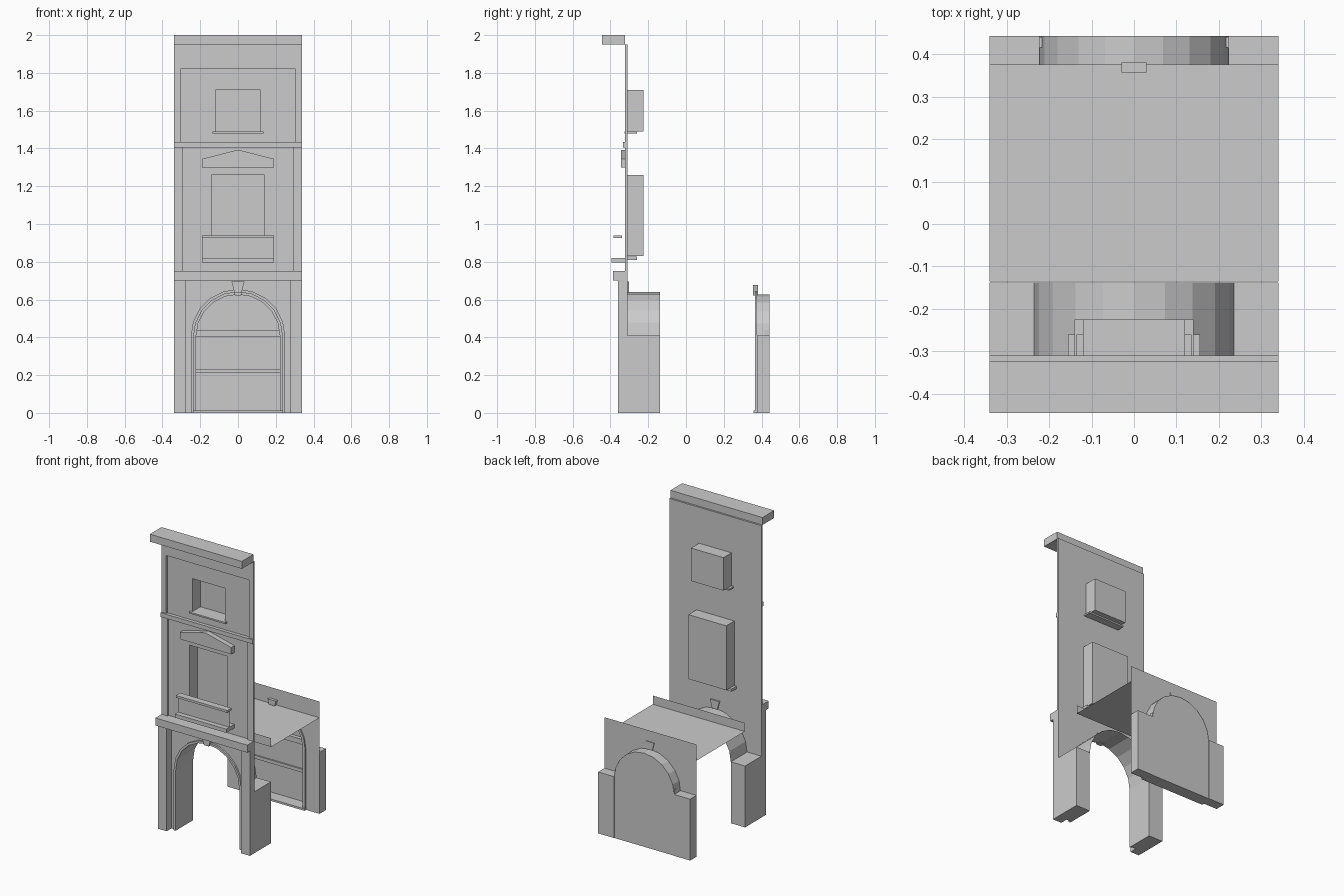
import bpy, math

if "Cube" in bpy.data.objects:
    bpy.data.objects.remove(bpy.data.objects["Cube"])

def mesh(name, verts, faces):
    me = bpy.data.meshes.new(name)
    me.from_pydata(verts, [], faces)
    ob = bpy.data.objects.new(name, me)
    bpy.context.collection.objects.link(ob)
    return ob

def box(name, x0, x1, y0, y1, z0, z1):
    v = [(x, y, z) for x in (x0, x1) for y in (y0, y1) for z in (z0, z1)]
    f = [(0, 1, 3, 2), (4, 6, 7, 5), (0, 4, 5, 1), (2, 3, 7, 6), (0, 2, 6, 4), (1, 5, 7, 3)]
    return mesh(name, v, f)

def pair(name, x0, x1, *yz):
    box(name + "_right", x0, x1, *yz)
    box(name + "_left", -x1, -x0, *yz)

def prism(name, pts, y0, y1):
    # extrude an x-z outline along y
    n = len(pts)
    v = [(x, y0, z) for x, z in pts] + [(x, y1, z) for x, z in pts]
    f = [tuple(range(n)), tuple(range(2 * n - 1, n - 1, -1))]
    f += [(i, n + i, n + (i + 1) % n, (i + 1) % n) for i in range(n)]
    return mesh(name, v, f)

def rects(name, y, boxes):
    # flat wall made of x-z rectangles (x0, x1, z0, z1)
    v, f = [], []
    for a, b, c, d in boxes:
        k = len(v)
        v += [(a, y, c), (b, y, c), (b, y, d), (a, y, d)]
        f.append((k, k + 1, k + 2, k + 3))
    return mesh(name, v, f)

def arch(r, spring, n=10):
    return [(r * math.cos(math.pi * i / n), spring + r * math.sin(math.pi * i / n)) for i in range(n + 1)]

def strip(name, a, b):
    # quads between two open 3D rails
    n = len(a)
    return mesh(name, a + b, [(i, i + 1, n + i + 1, n + i) for i in range(n - 1)])

def legs(pts):
    # add straight jambs to the arch
    return [(pts[0][0], 0)] + pts + [(pts[-1][0], 0)]

def at(pts, y):
    return [(x, y, z) for x, z in pts]

W, F = 0.34, -0.31

# wall around an arched opening, up to a top edge
def arch_wall(name, r, spring, y, top):
    pts = arch(r, spring)
    strip(name + "_spandrel", at(pts, y), [(x, y, top) for x, z in pts])
    rects(name + "_sides", y, [(-W, -r, 0, top), (r, W, 0, top)])

# upper facade with two window openings
def holed(h, x, z0, z1, a, b):
    return [(-h, -x, z0, z1), (x, h, z0, z1), (-x, x, z0, a), (-x, x, b, z1)]
rects("facade_wall", F, holed(W, .14, .70, 1.42, .83, 1.26) + holed(W, .12, 1.42, 1.95, 1.49, 1.71))

# window recesses with panes
for name, x, z0, z1 in (("main_window", .14, .83, 1.26), ("attic_window", .12, 1.49, 1.71)):
    v = [(sx, y, z) for y in (F, -.225) for sx, z in ((-x, z0), (x, z0), (x, z1), (-x, z1))]
    mesh(name, v, [(4, 5, 6, 7)] + [(i, (i + 1) % 4, 4 + (i + 1) % 4, 4 + i) for i in range(4)])
box("attic_sill", -.135, .135, -.325, -.26, 1.48, 1.49)
box("main_sill", -.155, .155, -.32, -.26, .81, .828)

# balcony
box("balcony_slab", -.19, .19, -.395, F, .795, .82)
box("balcony_rail", -.19, .19, -.385, -.34, .925, .94)
rects("balcony_balustrade", -.362, [(-.19, .19, .82, .925)])

# pediment over the main window
prism("pediment", [(-.19, 1.30), (.19, 1.30), (.19, 1.345), (0, 1.393), (-.19, 1.345)], -.343, F)

# cornice, frieze, bands and pilasters
box("cornice", -W, W, -.445, -.322, 1.95, 2.0)
box("frieze", -W, W, -.323, F, 1.82, 1.95)
box("upper_band", -W, W, -.333, F, 1.405, 1.433)
box("lower_band", -W, W, -.387, F, .70, .75)
pair("attic_pilaster", .305, W, -.322, F, 1.433, 1.82)
pair("main_pilaster", .295, W, -.322, F, .75, 1.405)
pair("base_pilaster", .275, W, -.36, F, 0, .70)

# front arch: piers, spandrel, curved reveal, trim and keystone
R = .235
arch_wall("front_arch", R, .405, F, .70)
pair("front_pier", R, W, F, -.138, 0, .41)
strip("front_reveal", at(arch(R, .405), F), at(arch(R, .405), -.138))
outer, inner = legs(arch(.25, .405)), legs(arch(R, .405))
strip("front_trim_face", at(outer, -.322), at(inner, -.322))
strip("front_trim_outer", at(outer, F), at(outer, -.322))
strip("front_trim_inner", at(inner, -.322), at(inner, F))
key = [(-.018, .635), (.018, .635), (.034, .695), (-.034, .695)]
prism("front_keystone", key, -.335, -.302)

# passage ceiling with its upstand
mesh("passage_ceiling", [(-W, -.135, .642), (W, -.135, .642), (W, .375, .642), (-W, .375, .642)], [(0, 1, 2, 3)])
rects("ceiling_upstand", -.135, [(-W, W, .642, .70)])

# rear wall with arched doorway
r = .222
arch_wall("rear_wall", r, .405, .375, .75)
pair("rear_pier", r, W, .375, .442, 0, .41)
strip("rear_reveal", at(arch(r, .405), .375), at(arch(r, .405), .442))
door = legs(arch(r, .405))
mesh("rear_door", at(door, .440), [tuple(range(len(door)))])
box("door_transom", -r, r, .415, .44, .405, .44)
box("door_rail", -r, r, .43, .44, .21, .232)
box("door_threshold", -.24, .24, .358, .44, 0, .013)
ro = legs(arch(.24, .405))
strip("rear_trim_face", at(ro, .366), at(door, .366))
strip("rear_trim_outer", at(ro, .375), at(ro, .366))
strip("rear_trim_inner", at(door, .366), at(door, .375))
prism("rear_keystone", [(-.016, .622), (.016, .622), (.03, .677), (-.03, .677)], .356, .38)
